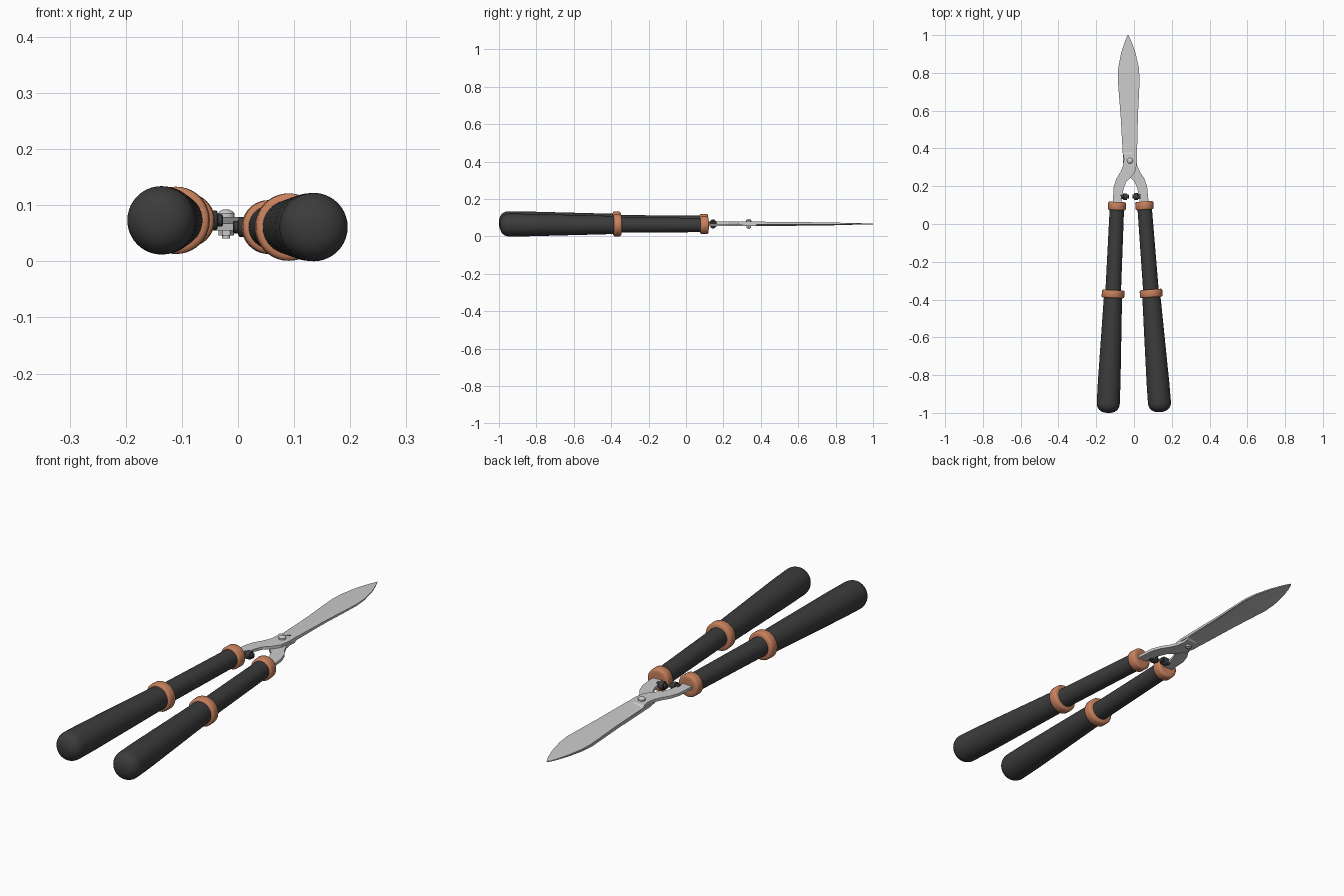
import bpy, bmesh, math
from mathutils import Matrix, Vector

if "Cube" in bpy.data.objects:
    bpy.data.objects.remove(bpy.data.objects["Cube"])


def material(name, rgb):
    m = bpy.data.materials.new(name)
    m.diffuse_color = (*rgb, 1)
    m.use_nodes = True
    m.node_tree.nodes["Principled BSDF"].inputs["Base Color"].default_value = m.diffuse_color
    return m


RUBBER = material("dark_rubber", (0.045, 0.045, 0.045))
COPPER = material("copper_orange", (0.58, 0.22, 0.11))


def finish(name, bm, matrix, mat=None, angle=35):
    bmesh.ops.remove_doubles(bm, verts=bm.verts, dist=1e-5)
    bmesh.ops.recalc_face_normals(bm, faces=bm.faces)
    me = bpy.data.meshes.new(name)
    bm.to_mesh(me)
    bm.free()
    me.transform(matrix)
    ob = bpy.data.objects.new(name, me)
    bpy.context.collection.objects.link(ob)
    if mat:
        me.materials.append(mat)
    bpy.ops.object.select_all(action='DESELECT')
    ob.select_set(True)
    bpy.context.view_layer.objects.active = ob
    bpy.ops.object.shade_smooth_by_angle(angle=math.radians(angle))
    return ob


def loft(rings):
    bm = bmesh.new()
    rows = [[bm.verts.new(p) for p in ring] for ring in rings]
    for a, b in zip(rows, rows[1:]):
        n = len(a)
        for i in range(n):
            j = (i + 1) % n
            bm.faces.new((a[i], a[j], b[j], b[i]))
    bm.faces.new(rows[0])
    bm.faces.new(rows[-1][::-1])
    return bm


def lathe(name, profile, matrix, mat=None, sides=40):
    # profile of (radius, distance along Y)
    rings = [[(r * math.cos(2 * math.pi * k / sides), s, r * math.sin(2 * math.pi * k / sides))
              for k in range(sides)] for r, s in profile]
    return finish(name, loft(rings), matrix, mat)


def collar(s, r, half):
    c = 0.007
    return [(0.03, s - half), (r - c, s - half), (r - 0.002, s - half + 0.003), (r, s - half + c),
            (r, s + half - c), (r - 0.002, s + half - 0.003), (r - c, s + half), (0.03, s + half)]


# blade and shank stations: left xy, right xy, thickness, thickness at cutting edge
STATIONS = [
    (-.097, .06, -.052, .06, .012, .012),
    (-.093, .14, -.046, .14, .012, .012),
    (-.088, .20, -.036, .19, .012, .012),
    (-.074, .24, -.021, .225, .012, .012),
    (-.052, .275, .006, .25, .012, .012),
    (-.037, .31, .029, .283, .012, .012),
    (-.032, .345, .037, .33, .012, .012),
    (-.036, .37, .037, .37, .012, .011),
    (-.037, .378, .038, .378, .012, .003),
    (-.042, .58, .046, .58, .010, .002),
    (-.050, .70, .054, .70, .0085, .002),
    (-.054, .77, .058, .77, .008, .002),
    (-.051, .83, .054, .83, .006, .002),
    (-.035, .91, .037, .91, .004, .0015),
    (-.016, .965, .018, .965, .003, .001),
    (-.001, 1.0, .002, 1.0, .002, .001),
]


def blade_rings():
    rings = []
    for lx, ly, rx, ry, t, e in STATIONS:
        L, R = Vector((lx, ly, 0)), Vector((rx, ry, 0))
        ridge = L.lerp(R, 0.64)
        up = Vector((0, 0, 1))
        rings.append([L, ridge, R, R + up * t, ridge + up * t, L + up * e])
    return rings


# both halves are the same part turned half a turn about the long axis
frame = Matrix.Translation((-0.0158, 0, 0.067)) @ Matrix.Rotation(0.0158, 4, 'Z')
halves = {"left": frame, "right": frame @ Matrix.Rotation(math.pi, 4, 'Y')}

for side, M in halves.items():
    # blade with shank
    finish(f"{side}_blade", loft(blade_rings()), M, angle=20)

    # handle grips and collars
    H = M @ Matrix.Translation((-0.1385, -0.998, 0.006)) @ Matrix.Rotation(-0.06, 4, 'Z')
    cap = [(0.061 * math.sin(a) ** 0.8, 0.05 * (1 - math.cos(a)))
           for a in (math.pi / 2 * k / 10 for k in range(11))]
    cap[0] = (0.002, 0)
    lathe(f"{side}_lower_grip", cap + [(0.060, 0.16), (0.048, 0.62)], H, RUBBER)
    lathe(f"{side}_upper_grip", [(0.0415, 0.62), (0.038, 1.09)], H, RUBBER)
    lathe(f"{side}_middle_collar", collar(0.630, 0.060, 0.021), H, COPPER)
    lathe(f"{side}_top_collar", collar(1.096, 0.048, 0.022), H, COPPER)

    # bumper stop between the shanks
    B = M @ Matrix.Translation((-0.052, 0.145, 0.006)) @ Matrix.Rotation(-math.pi / 2, 4, 'Z')
    lathe(f"{side}_bumper", [(0.012, 0), (0.012, 0.012), (0.018, 0.014), (0.018, 0.030),
                             (0.016, 0.033), (0.011, 0.034), (0.011, 0.041), (0.009, 0.043)],
          B, RUBBER, 24)

# pivot bolt with domed head and hex nut
P = frame @ Matrix.Translation((0, 0.335, 0)) @ Matrix.Rotation(math.pi / 2, 4, 'X')
lathe("pivot_bolt", [(0.007, -0.026), (0.007, 0.012), (0.015, 0.012), (0.015, 0.018),
                     (0.012, 0.022), (0.006, 0.025)], P, None, 24)
lathe("pivot_nut", [(0.014, -0.021), (0.014, -0.012)], P, None, 6)
